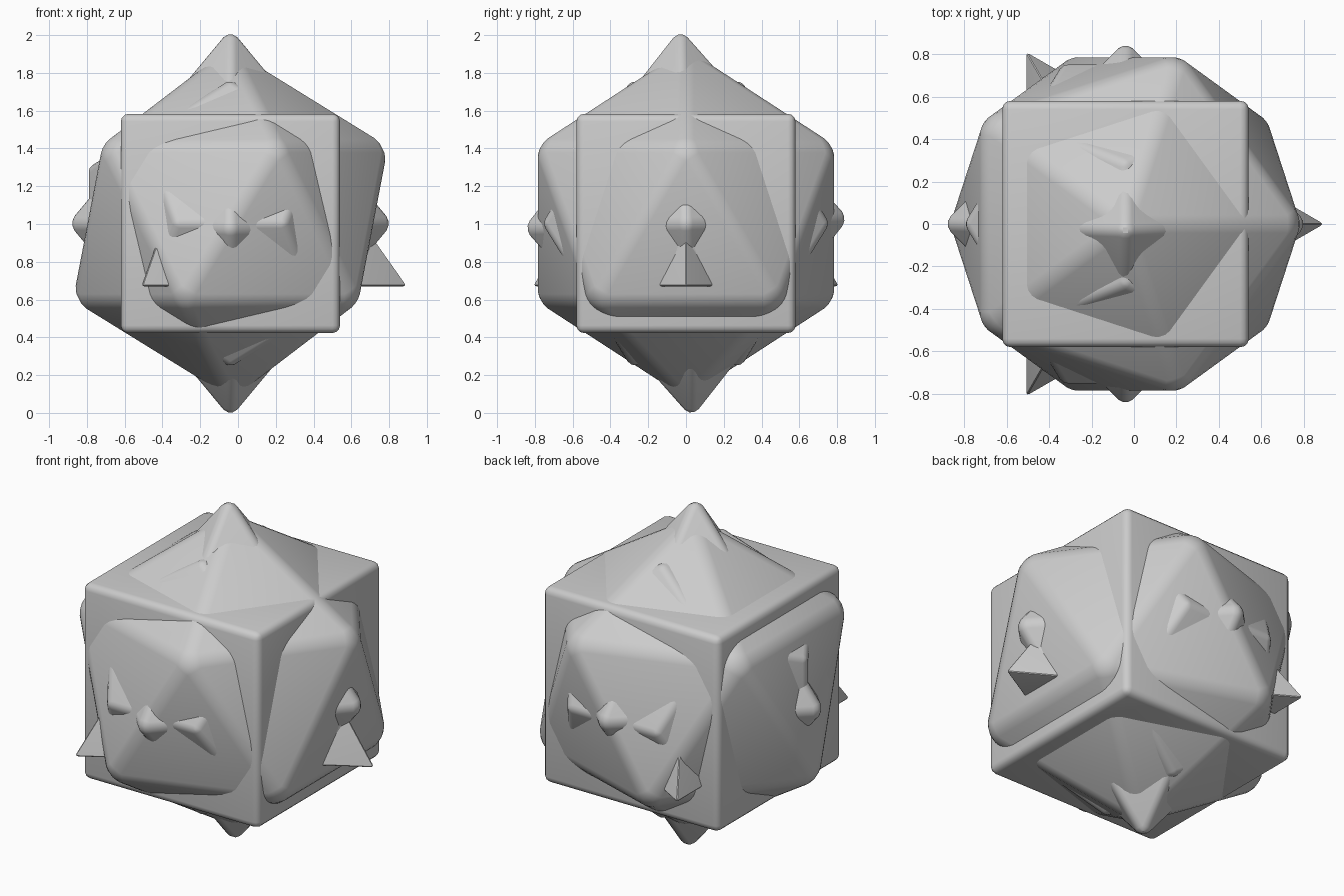
import bpy, bmesh, math
from mathutils import Matrix, Vector
from itertools import product

if "Cube" in bpy.data.objects:
    bpy.data.objects.remove(bpy.data.objects["Cube"])

CENTRE = Vector((-0.04, 0, 1.003))
PHI = (1 + 5 ** 0.5) / 2


def solid(name, points, bevel, half=None, tilt=0.0):
    """Convex solid through points, softly bevelled, fitted to half extents."""
    bm = bmesh.new()
    for p in points:
        bm.verts.new(p)
    bmesh.ops.convex_hull(bm, input=bm.verts[:])
    bmesh.ops.dissolve_limit(bm, angle_limit=0.02, verts=bm.verts[:], edges=bm.edges[:])
    bmesh.ops.bevel(bm, geom=bm.edges[:], offset=bevel, segments=3, profile=0.5,
                    affect='EDGES', clamp_overlap=True)
    if half:
        for i in range(3):
            k = half[i] / max(v.co[i] for v in bm.verts)
            for v in bm.verts:
                v.co[i] *= k
    bmesh.ops.transform(bm, matrix=Matrix.Rotation(tilt, 4, 'X'), verts=bm.verts[:])
    bmesh.ops.recalc_face_normals(bm, faces=bm.faces[:])
    me = bpy.data.meshes.new(name)
    bm.to_mesh(me)
    bm.free()
    ob = bpy.data.objects.new(name, me)
    ob.location = CENTRE
    bpy.context.collection.objects.link(ob)
    bpy.ops.object.select_all(action='DESELECT')
    ob.select_set(True)
    bpy.context.view_layer.objects.active = ob
    bpy.ops.object.shade_smooth_by_angle(angle=math.radians(30))
    return ob


def ring(n, radius, z, start=0.0):
    return [(radius * math.cos(start + i * math.tau / n),
             radius * math.sin(start + i * math.tau / n), z) for i in range(n)]


# cube
solid("cube", [Vector(p) * 0.58 for p in product((-1, 1), repeat=3)], 0.04)

# twenty-sided solid standing on a corner
R = 0.935
h, w = R / 5 ** 0.5, 2 * R / 5 ** 0.5
solid("icosahedron", [(0, 0, R), (0, 0, -R)] + ring(5, w, h) + ring(5, w, -h, math.pi), 0.045)

# eight-sided solid, stretched upward, making the six axis spikes
octa = [(s * 0.9, 0, 0) for s in (-1, 1)] + [(0, s * 0.9, 0) for s in (-1, 1)]
octa += [(0, 0, s * 1.08) for s in (-1, 1)]
solid("octahedron", octa, 0.04, (0.836, 0.838, 1.0), 0.03)

# twelve-sided solid whose corners break through the faces
dodeca = [Vector(p) for p in product((-1, 1), repeat=3)]
for s, t in product((-1, 1), repeat=2):
    a, b = s / PHI, t * PHI
    dodeca += [Vector((0, a, b)), Vector((a, b, 0)), Vector((b, 0, a))]
solid("dodecahedron", [p * 0.47 for p in dodeca], 0.03, (0.75, 0.75, 0.75))

# four-sided solid with three corners poking out low down
T = 1.0
solid("tetrahedron", [(0, 0, T)] + ring(3, T * 0.943, -T / 3), 0.015)
